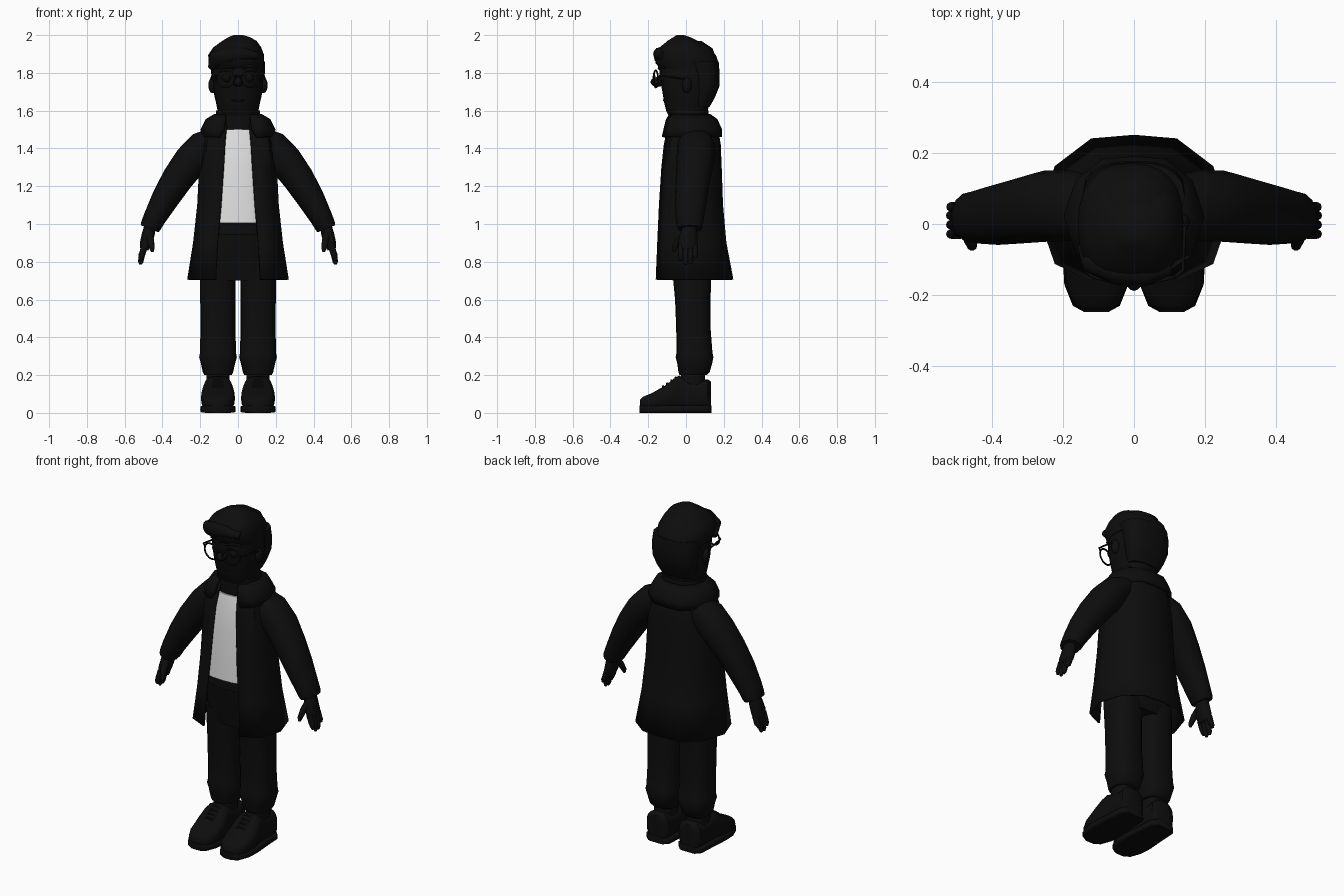
import bpy, bmesh, math
from mathutils import Vector as V

cube = bpy.data.objects.get("Cube")
if cube:
    bpy.data.objects.remove(cube, do_unlink=True)


def material(name, value):
    m = bpy.data.materials.new(name)
    m.use_nodes = True
    m.diffuse_color = (value, value, value, 1)
    bsdf = m.node_tree.nodes["Principled BSDF"]
    bsdf.inputs["Base Color"].default_value = m.diffuse_color
    bsdf.inputs["Roughness"].default_value = 0.8
    return m


BLACK = material("black", 0.004)
WHITE = material("shirt white", 0.75)


def finish(name, bm, mat=BLACK, angle=50):
    bmesh.ops.recalc_face_normals(bm, faces=bm.faces)
    mesh = bpy.data.meshes.new(name)
    bm.to_mesh(mesh)
    bm.free()
    mesh.materials.append(mat)
    ob = bpy.data.objects.new(name, mesh)
    bpy.context.collection.objects.link(ob)
    bpy.ops.object.select_all(action="DESELECT")
    ob.select_set(True)
    bpy.context.view_layer.objects.active = ob
    bpy.ops.object.shade_smooth_by_angle(angle=math.radians(angle))
    return ob


def loft(name, rings, mat=BLACK, n=20, k=2.4):
    """Skin a closed body over rings given as (centre, half axis, half axis)."""
    bm = bmesh.new()
    loops = []
    for c, u, v in rings:
        loop = []
        for i in range(n):
            a = math.tau * i / n
            p, q = (math.copysign(abs(t) ** (2 / k), t) for t in (math.cos(a), math.sin(a)))
            loop.append(bm.verts.new(V(c) + V(u) * p + V(v) * q))
        loops.append(loop)
    for a, b in zip(loops, loops[1:]):
        for i in range(n):
            j = (i + 1) % n
            bm.faces.new((a[i], a[j], b[j], b[i]))
    bm.faces.new(loops[0])
    bm.faces.new(loops[-1])
    return finish(name, bm, mat)


def stack(name, levels, mat=BLACK, n=20, k=2.4):
    """Upright body from levels (z, centre x, half width, front y, back y)."""
    return loft(name, [((x, (f + b) / 2, z), (r, 0, 0), (0, (b - f) / 2, 0))
                       for z, x, r, f, b in levels], mat, n, k)


def limb(name, points, n=12):
    """Tube along points (x, y, z, half thickness, half depth)."""
    rings = []
    for i, (x, y, z, r, d) in enumerate(points):
        a, b = points[max(i - 1, 0)], points[min(i + 1, len(points) - 1)]
        t = V(b[:3]) - V(a[:3])
        u = t.cross(V((0, 1, 0))).normalized()
        w = t.cross(u).normalized()
        rings.append(((x, y, z), u * r, w * d))
    return loft(name, rings, n=n, k=2.1)


def open_wrap(name, levels, thick):
    """Cloth open at the front: levels (z, half width, front y, back y, gap)."""
    bm = bmesh.new()
    rows = []
    for z, r, f, b, gap in levels:
        half = [(gap, f), (r * .83, f * .7), (r, .02), (r * .83, b * .65), (r * .45, b * .96)]
        pts = half + [(0, b)] + [(-x, y) for x, y in reversed(half)]
        rows.append([bm.verts.new((x, y, z)) for x, y in pts])
    for a, b in zip(rows, rows[1:]):
        for i in range(len(a) - 1):
            bm.faces.new((a[i], a[i + 1], b[i + 1], b[i]))
    ob = finish(name, bm)
    mod = ob.modifiers.new("cloth thickness", "SOLIDIFY")
    mod.thickness = thick
    mod.offset = 0
    return ob


def ball(name, loc, size):
    bm = bmesh.new()
    bmesh.ops.create_uvsphere(bm, u_segments=16, v_segments=10, radius=1)
    for v in bm.verts:
        v.co = V(loc) + v.co * V(size)
    return finish(name, bm)


def wire(name, points, radius, cyclic=False):
    cu = bpy.data.curves.new(name, "CURVE")
    cu.dimensions = "3D"
    cu.bevel_depth = radius
    cu.bevel_resolution = 1
    sp = cu.splines.new("POLY")
    sp.points.add(len(points) - 1)
    for p, co in zip(sp.points, points):
        p.co = (*co, 1)
    sp.use_cyclic_u = cyclic
    cu.materials.append(BLACK)
    bpy.context.collection.objects.link(bpy.data.objects.new(name, cu))


# Coat, turned-down collar and shirt
open_wrap("coat", [(.705, .263, -.155, .245, .118), (.9, .232, -.147, .208, .108),
                   (1.1, .21, -.138, .19, .09), (1.3, .2, -.125, .183, .075),
                   (1.42, .195, -.112, .178, .068), (1.5, .17, -.095, .165, .062),
                   (1.55, .12, -.075, .13, .06)], .012)
open_wrap("coat_collar", [(1.575, .122, -.085, .125, .065), (1.55, .165, -.1, .16, .068),
                          (1.5, .19, -.112, .183, .075), (1.46, .185, -.122, .183, .1)], .016)
stack("shirt", [(1.005, 0, .16, -.146, .13), (1.1, 0, .16, -.142, .13), (1.3, 0, .15, -.129, .13),
                (1.42, 0, .14, -.115, .12), (1.5, 0, .1, -.098, .1)], WHITE, 24, 3)
stack("shirt_collar", [(1.49, 0, .115, -.09, .11), (1.53, 0, .12, -.092, .125),
                       (1.6, 0, .116, -.09, .118)])

# Trousers
stack("trouser_hips", [(.7, 0, .19, -.07, .13), (.8, 0, .19, -.09, .14), (.95, 0, .175, -.115, .14),
                       (1.0, 0, .165, -.12, .13)], k=2.8)
stack("belt", [(.945, 0, .178, -.128, .145), (1.0, 0, .17, -.13, .138)], k=2.8)

# Head
stack("head", [(1.55, 0, .1, -.08, .115), (1.6, 0, .108, -.105, .115), (1.64, 0, .116, -.115, .125),
               (1.7, 0, .13, -.125, .155), (1.78, 0, .135, -.14, .168), (1.86, 0, .132, -.142, .168),
               (1.93, 0, .11, -.12, .14), (1.97, 0, .06, -.07, .08)], n=24)
ball("nose", (0, -.15, 1.752), (.026, .038, .026))
ball("mouth", (0, -.112, 1.655), (.04, .01, .007))

# Hair with a swept fringe
stack("hair_top", [(1.82, -.005, .142, -.135, .175), (1.85, -.008, .147, -.16, .174),
                   (1.895, -.01, .148, -.168, .158), (1.935, -.004, .127, -.14, .115),
                   (1.97, .008, .09, -.097, .06), (1.99, .006, .055, -.065, .02),
                   (2.0, .002, .025, -.05, -.01)], n=24)
stack("hair_back", [(1.62, 0, .1, .03, .125), (1.67, 0, .121, .03, .153), (1.73, 0, .137, .03, .177),
                    (1.8, 0, .142, .02, .178), (1.86, 0, .142, -.02, .173)])
limb("hair_fringe", [(.1, -.12, 1.89, .02, .025), (.03, -.14, 1.9, .035, .034),
                     (-.05, -.135, 1.89, .045, .036), (-.115, -.105, 1.875, .044, .036),
                     (-.14, -.06, 1.83, .02, .02)])

# Glasses bridge
wire("glasses_bridge", [(.02, -.165, 1.78), (0, -.168, 1.787), (-.02, -.165, 1.78)], .005)

for side, s in (("left", 1), ("right", -1)):
    def flip(points):
        return [(p[0] * s, *p[1:]) for p in points]

    # Face details
    ball(side + "_ear", (.135 * s, .005, 1.735), (.022, .026, .042))
    ball(side + "_eye", (.058 * s, -.122, 1.775), (.025, .02, .025))
    limb(side + "_eyebrow", flip([(.022, -.142, 1.822, .006, .008), (.06, -.137, 1.838, .009, .01),
                                  (.1, -.11, 1.825, .005, .006)]), 8)
    ring = [math.tau * i / 20 for i in range(20)]
    wire(side + "_glasses_rim", [((.067 + .05 * math.cos(a)) * s, -.16 + .012 * math.cos(a),
                                  1.768 + .045 * math.sin(a)) for a in ring], .005, True)
    wire(side + "_glasses_temple", flip([(.115, -.148, 1.782), (.138, -.13, 1.785),
                                         (.143, .005, 1.765)]), .005)

    # Sleeve with cuff
    limb(side + "_sleeve", flip([(.12, .05, 1.455, .062, .085), (.18, .052, 1.41, .088, .1),
                                 (.25, .05, 1.335, .09, .1), (.32, .037, 1.24, .083, .092),
                                 (.385, .026, 1.135, .073, .085), (.44, .02, 1.035, .06, .075),
                                 (.462, .02, .99, .055, .07), (.468, .02, .975, .05, .065)]), 16)

    # Hand with four fingers and a thumb
    limb(side + "_palm", flip([(.462, .02, 1.0, .03, .036), (.474, .015, .95, .034, .045),
                               (.488, .01, .9, .031, .052), (.496, .01, .865, .022, .048)]))
    for name, y, tip in (("index", -.028, .805), ("middle", -.002, .785),
                         ("ring", .024, .788), ("little", .048, .82)):
        limb(f"{side}_{name}_finger", flip([(.493, y, .885, .018, .015), (.508, y, .84, .017, .0145),
                                            (.515, y, tip + .015, .014, .013),
                                            (.517, y, tip, .007, .007)]), 10)
    limb(side + "_thumb", flip([(.47, -.01, .945, .02, .02), (.462, -.042, .91, .018, .018),
                                (.455, -.062, .87, .014, .014), (.454, -.066, .852, .007, .007)]), 10)

    # Trouser leg, bunched above the ankle
    x = .106 * s
    stack(side + "_trouser_leg", [(.2, x, .072, -.035, .11), (.215, x, .08, -.04, .125),
                                  (.26, x, .09, -.046, .138), (.295, x, .1, -.055, .145),
                                  (.32, x, .095, -.05, .14), (.45, x, .093, -.052, .13),
                                  (.6, x, .094, -.058, .13), (.78, x, .094, -.075, .135)], k=2.6)

    # Ankle and shoe
    stack(side + "_ankle", [(.13, x, .062, -.03, .1), (.23, x, .062, -.025, .1)])
    shoe = [(-.243, .035, .07), (-.228, .062, .085), (-.18, .085, .105), (-.11, .09, .145),
            (-.06, .083, .185), (-.035, .078, .197), (.01, .074, .178), (.06, .074, .17),
            (.115, .074, .178), (.133, .05, .165)]
    loft(side + "_shoe", [((x, y, h / 2 + .005), (r, 0, 0), (0, 0, h / 2 - .005))
                          for y, r, h in shoe], k=2.8)
    sole = [(-.247, .035), (-.23, .066), (-.17, .09), (-.1, .094), (.02, .085), (.11, .08), (.135, .055)]
    loft(side + "_shoe_sole", [((x, y, .02), (r, 0, 0), (0, 0, .02)) for y, r in sole], k=6)
    for i in range(4):
        y, z = -.055 - i * .022, .188 - i * .0155
        wire(f"{side}_shoelace_{i + 1}", [(x - .045, y, z - .022), (x - .02, y, z),
                                          (x + .02, y, z), (x + .045, y, z - .022)], .006)
